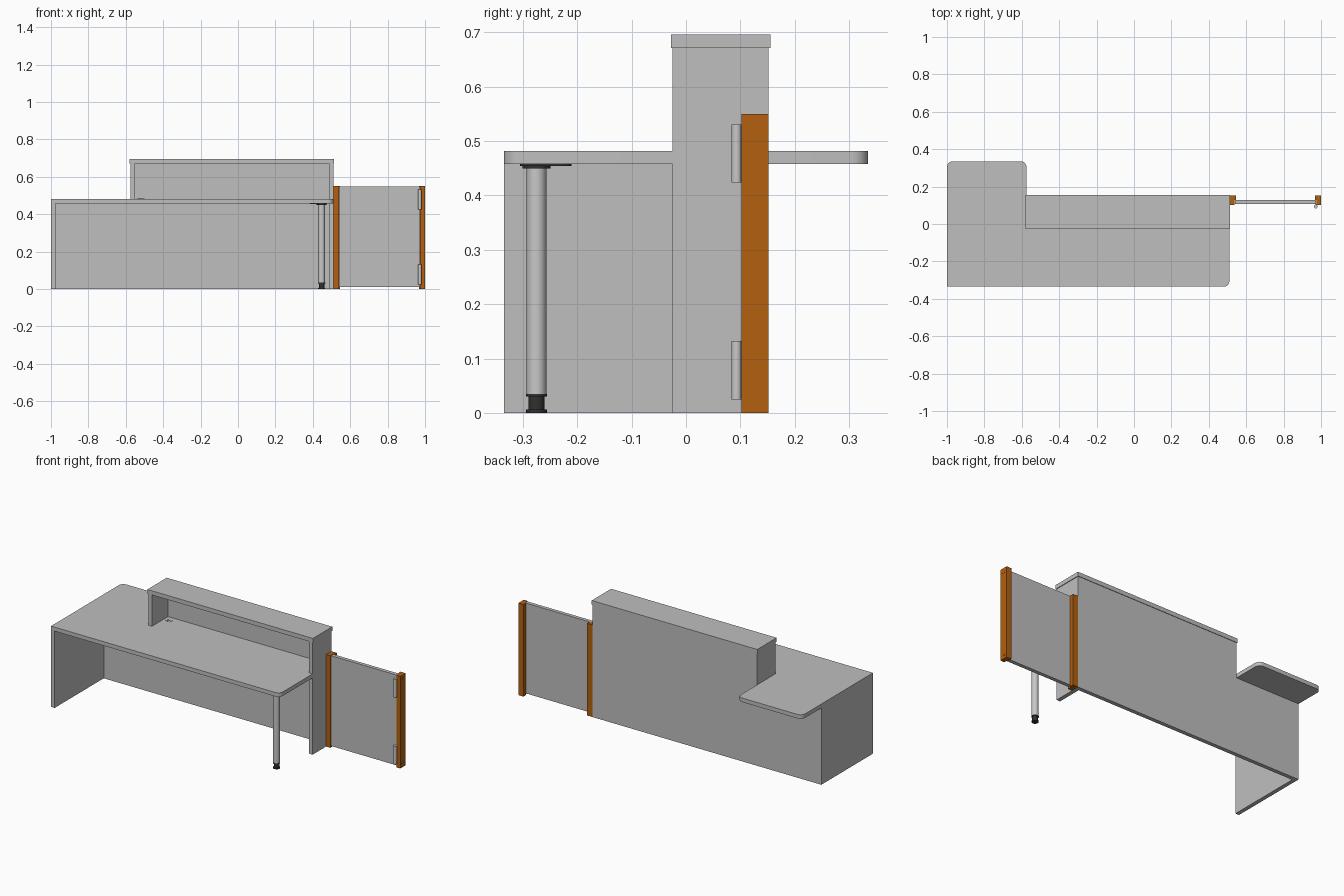
import bpy, bmesh, math

cube = bpy.data.objects.get("Cube")
if cube:
    bpy.data.objects.remove(cube, do_unlink=True)


def material(name, rgb):
    m = bpy.data.materials.new(name)
    m.use_nodes = True
    m.diffuse_color = (*rgb, 1)
    m.node_tree.nodes["Principled BSDF"].inputs["Base Color"].default_value = (*rgb, 1)
    return m


GREY = material("grey laminate", (0.52, 0.52, 0.52))
METAL = material("light metal", (0.58, 0.58, 0.58))
ORANGE = material("orange wood", (0.445, 0.117, 0.005))
DARK = material("dark plastic", (0.03, 0.03, 0.03))


def finish(name, bm, mat, smooth=False):
    bmesh.ops.recalc_face_normals(bm, faces=bm.faces)
    me = bpy.data.meshes.new(name)
    bm.to_mesh(me)
    bm.free()
    me.materials.append(mat)
    ob = bpy.data.objects.new(name, me)
    bpy.context.collection.objects.link(ob)
    if smooth:
        bpy.ops.object.select_all(action='DESELECT')
        ob.select_set(True)
        bpy.context.view_layer.objects.active = ob
        bpy.ops.object.shade_smooth_by_angle(angle=math.radians(35))
    return ob


def prism(name, outline, z0, z1, mat, smooth=False):
    """Extrude an outline upwards; a third value on a corner rounds it."""
    pts = []
    n = len(outline)
    for i, c in enumerate(outline):
        x, y = c[:2]
        r = c[2] if len(c) > 2 else 0
        if not r:
            pts.append((x, y))
            continue
        dirs = []
        for q in (outline[i - 1], outline[(i + 1) % n]):
            d = math.hypot(q[0] - x, q[1] - y)
            dirs.append(((q[0] - x) / d * r, (q[1] - y) / d * r))
        (ax, ay), (bx, by) = dirs
        for k in range(9):
            t = k / 8 * math.pi / 2
            u, v = 1 - math.sin(t), 1 - math.cos(t)
            pts.append((x + ax * u + bx * v, y + ay * u + by * v))
    bm = bmesh.new()
    face = bm.faces.new([bm.verts.new((x, y, z0)) for x, y in pts])
    ext = bmesh.ops.extrude_face_region(bm, geom=[face])
    top = [v for v in ext["geom"] if isinstance(v, bmesh.types.BMVert)]
    bmesh.ops.translate(bm, verts=top, vec=(0, 0, z1 - z0))
    return finish(name, bm, mat, smooth)


def box(name, x0, x1, y0, y1, z0, z1, mat=GREY):
    return prism(name, [(x0, y0), (x1, y0), (x1, y1), (x0, y1)], z0, z1, mat)


def lathe(name, x, y, profile, mat, sides=32):
    """Stack of rings (radius, height) closed at both ends."""
    bm = bmesh.new()
    rings = []
    for r, z in profile:
        rings.append([bm.verts.new((x + r * math.cos(2 * math.pi * k / sides),
                                    y + r * math.sin(2 * math.pi * k / sides), z))
                      for k in range(sides)])
    for a, b in zip(rings, rings[1:]):
        for k in range(sides):
            j = (k + 1) % sides
            bm.faces.new((a[k], a[j], b[j], b[k]))
    bm.faces.new(rings[0])
    bm.faces.new(rings[-1])
    return finish(name, bm, mat, True)


# Main heights and depths
DESK0, DESK1, HUTCH = 0.458, 0.482, 0.671
FRONT, BACK, SHELF_Y = -0.335, 0.152, -0.025
X0, XH, X1, T = -1.0, -0.575, 0.51, 0.024

# Worktop with rear overhang and a notch for the tall side panel
prism("worktop", [(X0, FRONT), (X1, FRONT, 0.03), (X1, SHELF_Y), (X1 - T, SHELF_Y),
                  (X1 - T, BACK - T), (XH, BACK - T), (XH, -FRONT, 0.03),
                  (X0, -FRONT, 0.03)], DESK0, DESK1, GREY, True)

# Panels of the counter
box("end_panel_right", X0, X0 + T, FRONT, BACK, 0, DESK0)
box("back_panel_lower", X0 + T, X1 - T, BACK - T, BACK, 0, DESK0)
box("back_panel_upper", XH, X1 - T, BACK - T, BACK, DESK0, HUTCH)
box("tall_side_panel_left", X1 - T, X1, SHELF_Y, BACK, 0, HUTCH)
box("hutch_side_panel_right", XH, XH + T, SHELF_Y, BACK - T, DESK1, HUTCH)
box("counter_top", XH - 0.004, X1 + 0.004, SHELF_Y - 0.003, BACK + 0.003, HUTCH, 0.696)

# Cable grommet on the worktop
lathe("cable_grommet", -0.52, 0.095, [(0.02, DESK1 - 0.002), (0.02, DESK1 + 0.002),
                                      (0.018, DESK1 + 0.003)], METAL)
box("grommet_slot", -0.528, -0.512, 0.081, 0.091, DESK1 + 0.003, DESK1 + 0.004, DARK)

# Support leg with foot and mounting plate
LX, LY = 0.447, -0.275
lathe("leg_tube", LX, LY, [(0.018, 0.034), (0.018, 0.452)], METAL)
lathe("leg_foot", LX, LY, [(0.019, 0), (0.019, 0.006), (0.015, 0.006), (0.015, 0.03),
                           (0.0195, 0.03), (0.0195, 0.035)], DARK)
lathe("leg_collar", LX, LY, [(0.026, 0.45), (0.026, 0.454)], DARK)
prism("leg_mount_plate", [(LX - 0.062, LY - 0.03, 0.015), (LX + 0.03, LY - 0.03, 0.015),
                          (LX + 0.03, LY + 0.064, 0.015), (LX - 0.062, LY + 0.064, 0.015)],
      0.454, DESK0, DARK, True)

# Gate posts, rebated behind the gate panel, with half-round end plugs
GY0, GY1, GZ = 0.102, 0.152, 0.55
for side, xo, s in (("right", 0.511, 1), ("left", 1.0, -1)):
    w = 0.027 if s > 0 else 0.025
    prism(f"gate_post_{side}", [(xo, GY0), (xo + s * w, GY0), (xo + s * w, 0.129),
                                (xo + s * (w + 0.008), 0.129), (xo + s * (w + 0.008), GY1),
                                (xo, GY1)], 0, GZ, ORANGE)
for name, z, up in (("upper", 0.52, 1), ("lower", 0.031, -1)):
    bm = bmesh.new()
    arc = [bm.verts.new((1.0, 0.127 + 0.013 * math.cos(math.pi * k / 12),
                         z + up * 0.013 * math.sin(math.pi * k / 12))) for k in range(13)]
    face = bm.faces.new(arc)
    ext = bmesh.ops.extrude_face_region(bm, geom=[face])
    bmesh.ops.translate(bm, vec=(0.0008, 0, 0),
                        verts=[v for v in ext["geom"] if isinstance(v, bmesh.types.BMVert)])
    finish(f"post_plug_{name}", bm, ORANGE)

# Swinging gate panel and hinge barrels
box("gate_panel", 0.54, 0.973, 0.106, 0.128, 0.01, GZ - 0.001)
for name, z in (("lower", 0.025), ("upper", 0.424)):
    lathe(f"hinge_{name}", 0.972, 0.093, [(0.0095, z), (0.0095, z + 0.107)], METAL, 24)
    box(f"hinge_leaf_{name}", 0.967, 0.977, 0.093, 0.107, z, z + 0.107, METAL)
